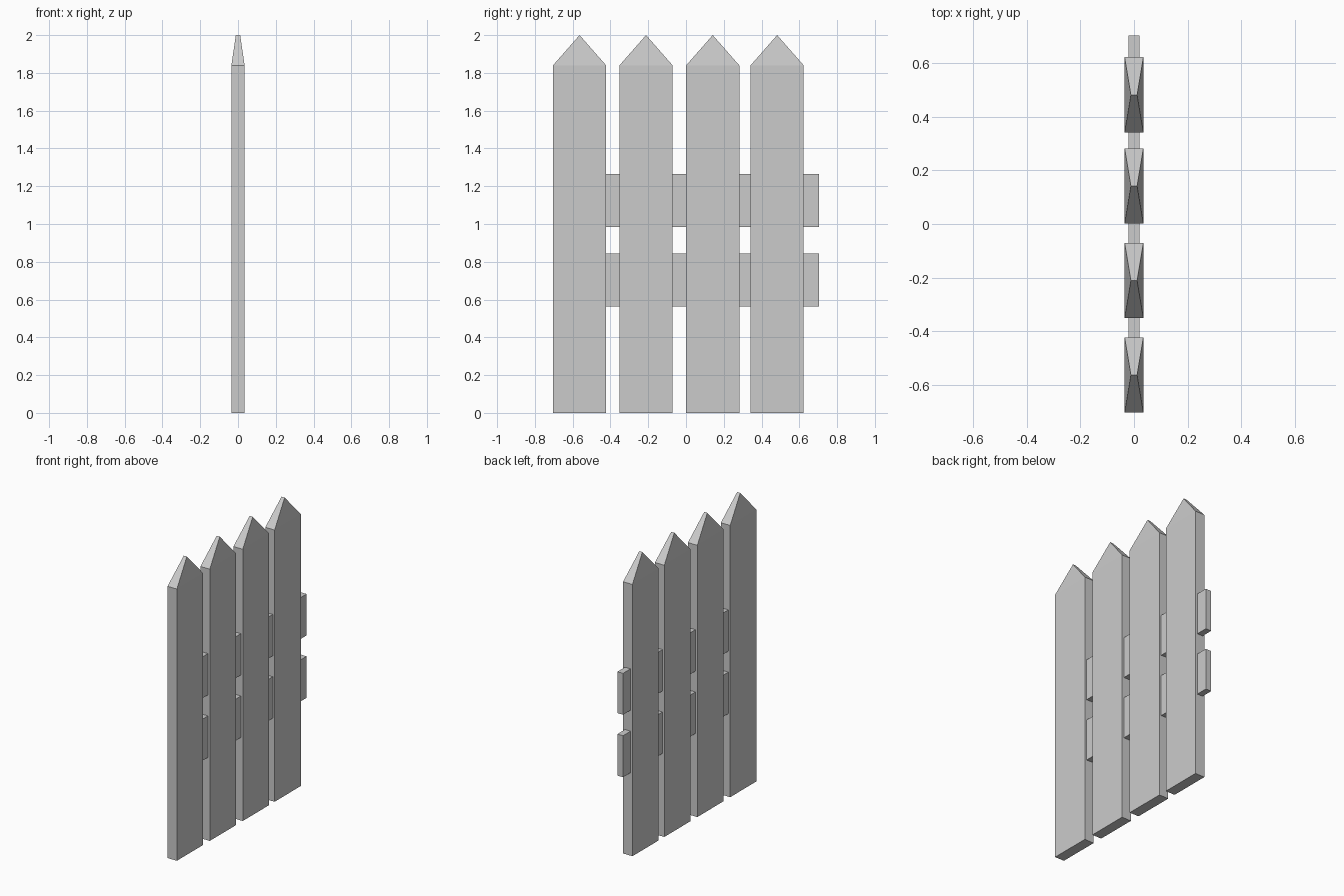
import bpy, bmesh

if "Cube" in bpy.data.objects:
    bpy.data.objects.remove(bpy.data.objects["Cube"])

PICKET_W, HALF_T, SHOULDER, TOP = 0.281, 0.035, 1.84, 2.0


def finish(bm, name):
    bmesh.ops.recalc_face_normals(bm, faces=bm.faces)
    mesh = bpy.data.meshes.new(name)
    bm.to_mesh(mesh)
    bm.free()
    obj = bpy.data.objects.new(name, mesh)
    bpy.context.collection.objects.link(obj)


def picket(name, y0):
    # Board outline on both sides, with the pointed tip pinched thinner
    y1, ym = y0 + PICKET_W, y0 + PICKET_W / 2
    outline = [(y0, 0, HALF_T), (y1, 0, HALF_T), (y1, SHOULDER, HALF_T),
               (ym, TOP, 0.0115), (y0, SHOULDER, HALF_T)]
    bm = bmesh.new()
    left, right = [[bm.verts.new((s * t, y, z)) for y, z, t in outline]
                   for s in (-1, 1)]
    for side in (left, right):
        bm.faces.new([side[i] for i in (0, 1, 2, 4)])
        bm.faces.new([side[i] for i in (4, 2, 3)])
    for i in range(5):
        j = (i + 1) % 5
        bm.faces.new([left[i], left[j], right[j], right[i]])
    finish(bm, name)


def rail(name, z0, z1, y0=-0.62, y1=0.704):
    bm = bmesh.new()
    bmesh.ops.create_cube(bm, size=1)
    bmesh.ops.scale(bm, vec=(0.042, y1 - y0, z1 - z0), verts=bm.verts)
    bmesh.ops.translate(bm, vec=(0, (y0 + y1) / 2, (z0 + z1) / 2), verts=bm.verts)
    finish(bm, name)


# Four vertical pickets
for n, y in enumerate((-0.704, -0.352, 0.001, 0.342)):
    picket(f"picket_{n + 1}", y)

# Two rails running through the pickets
rail("lower_rail", 0.562, 0.843)
rail("upper_rail", 0.985, 1.265)
